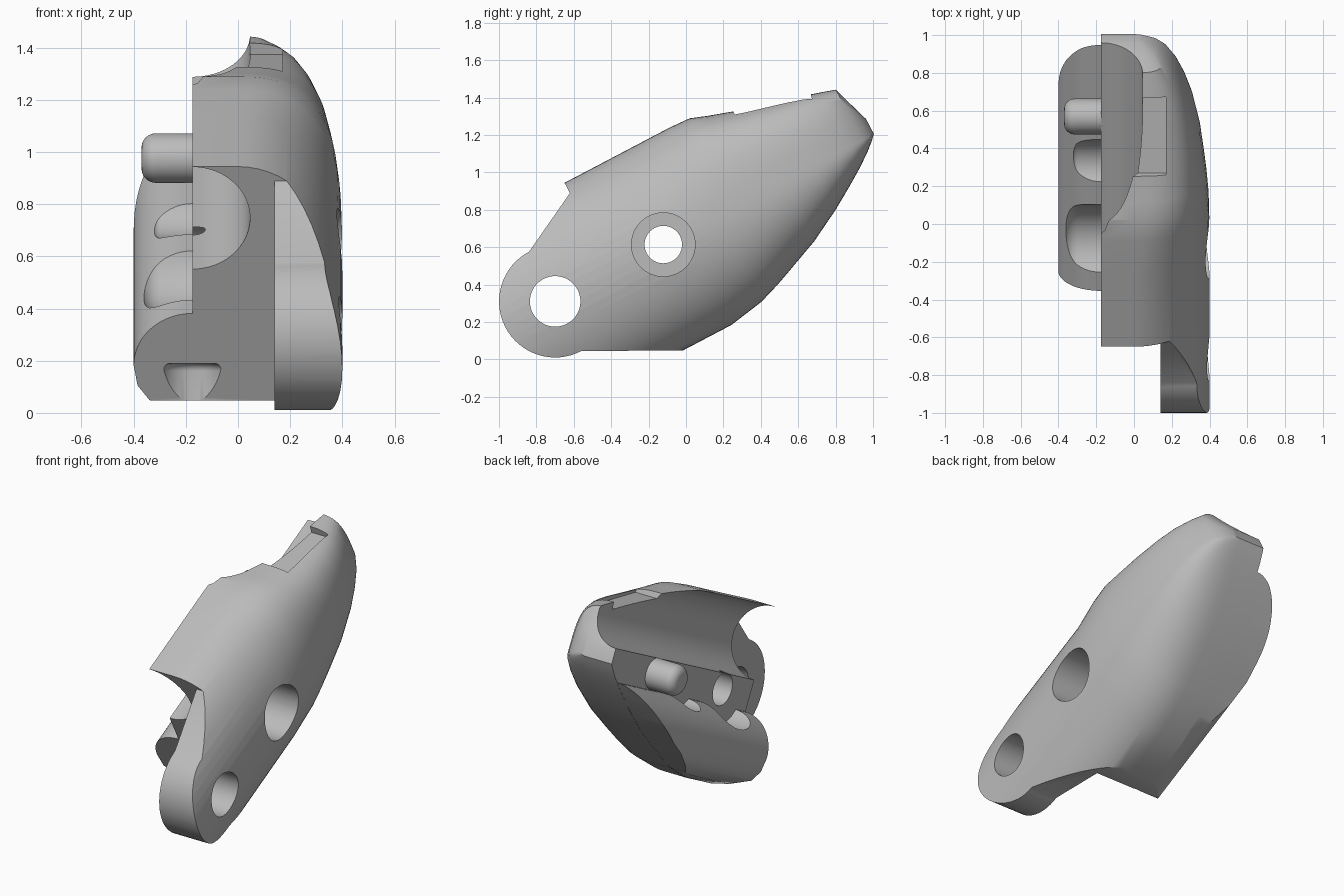
import bpy, bmesh, math
from mathutils import Matrix, Vector

cube = bpy.data.objects.get("Cube")
if cube:
    bpy.data.objects.remove(cube)

grey = bpy.data.materials.new("plain grey")
grey.use_nodes = True
grey.diffuse_color = (0.5, 0.5, 0.5, 1)
grey.node_tree.nodes["Principled BSDF"].inputs["Base Color"].default_value = (0.5, 0.5, 0.5, 1)

SPLIT, MID = -0.175, 0.6          # parting plane and centre line
TILT = Matrix.Rotation(math.asin(0.465), 4, 'X')


def finish(bm, name):
    bmesh.ops.recalc_face_normals(bm, faces=bm.faces)
    me = bpy.data.meshes.new(name)
    bm.to_mesh(me)
    bm.free()
    me.materials.append(grey)
    ob = bpy.data.objects.new(name, me)
    bpy.context.collection.objects.link(ob)
    return ob


def loft(sections, name):
    bm = bmesh.new()
    rings = [[bm.verts.new(p) for p in s] for s in sections]
    for a, b in zip(rings, rings[1:]):
        for i in range(len(a)):
            j = (i + 1) % len(a)
            bm.faces.new((a[i], a[j], b[j], b[i]))
    bm.faces.new(rings[0])
    bm.faces.new(rings[-1][::-1])
    return finish(bm, name)


def side_prism(points, x0, x1, name):
    return loft([[(x, u, v) for u, v in points] for x in (x0, x1)], name)


def cylinder(u, v, r, x0, x1, name, rounding=0, axis='Y'):
    # cylinder across the part; the x0 end may be rounded
    bm = bmesh.new()
    bmesh.ops.create_cone(bm, cap_ends=True, segments=64, radius1=r, radius2=r, depth=x1 - x0)
    bmesh.ops.rotate(bm, verts=bm.verts, matrix=Matrix.Rotation(math.pi / 2, 3, 'Y'))
    bmesh.ops.translate(bm, verts=bm.verts, vec=((x0 + x1) / 2, u, v))
    if rounding:
        rim = [e for e in bm.edges if all(abs(q.co.x - x0) < 1e-4 for q in e.verts)]
        bmesh.ops.bevel(bm, geom=rim, offset=rounding, segments=6, profile=0.5, affect='EDGES')
    return finish(bm, name)


def combine(ob, other, operation):
    mod = ob.modifiers.new("combine", 'BOOLEAN')
    mod.operation, mod.object, mod.solver = operation, other, 'EXACT'
    bpy.context.view_layer.update()
    ev = ob.evaluated_get(bpy.context.evaluated_depsgraph_get())
    me = bpy.data.meshes.new_from_object(ev)
    ob.modifiers.remove(mod)
    ob.data = me
    bpy.data.objects.remove(other)


# Stations along the tilted axis: position, underside, top, half width
stations = [(-0.9, .05, 1.138, .4), (.3, .05, 1.138, .4), (.5, .085, 1.138, .395),
            (.617, .125, 1.132, .385), (.705, .16, 1.1, .375), (.9, .24, 1.037, .35),
            (1.08, .336, .99, .31), (1.2, .41, .96, .27), (1.3, .475, .93, .225),
            (1.38, .535, .905, .17), (1.42, .57, .78, .12), (1.45, .6, .69, .05)]


def shell_section(u, low, top, w):
    k = min(1, max(0, (u - 0.3) / 0.9))
    mid = min(max(MID, low + 0.02), top)
    ring = [(SPLIT, u, top)]
    for i in range(33):
        t = math.pi * i / 32
        c, s = math.cos(t), max(0, math.sin(t))
        n = 2 + (1.6 * k if c > 0 else 0.4 * k)
        h = top - mid if c > 0 else mid - low
        ring.append((w * s ** (2 / n), u, mid + math.copysign(h * abs(c) ** (2 / n), c)))
    return ring + [(SPLIT, u, low)]


body = loft([shell_section(*s) for s in stations], "body")

# Lower rib with a rounded upper edge
r = 0.225
rib_xv = [(SPLIT + r * math.cos(a), .277 + r * math.sin(a))
          for a in (math.pi / 2 * (1 + i / 16) for i in range(17))]
rib_xv += [(-.385, .19), (-.34, .128), (-.26, .075), (-.17, .051), (-.1, .051), (-.1, .502)]
rib = loft([[(x, u, v) for x, v in rib_xv] for u in (-0.8, 1.6)], "rib")
outline = [(u, low + .001) for u, low, top, w in stations if u < 1.4] + [(-0.9, .535)]
combine(rib, side_prism(outline, -1, 1, "rib_limit"), 'INTERSECT')
combine(body, rib, 'UNION')

# Side outline with the round front lobe
lobe = [(-.475 + .3 * math.cos(a), MID + .3 * math.sin(a))
        for a in (math.pi / 2 * (1 + i / 16) for i in range(33))]
outline = [(1.7, 1.4), (-.136, 1.4), (-.136, 1.076)] + lobe + [(.02, .044), (.02, -.2), (1.7, -.2)]
combine(body, side_prism(outline, -1, 1, "side_limit"), 'INTERSECT')
front = [(-2, -1), (-.136, -1), (-.136, 2), (-2, 2)]
combine(body, side_prism(front, -1, .14, "front_cut"), 'DIFFERENCE')

# Long bore along the axis
circle = [(SPLIT + .221 * math.cos(a), .915 + .221 * math.sin(a))
          for a in (math.tau * i / 64 for i in range(64))]
combine(body, loft([[(x, u, v) for x, v in circle] for u in (-1, 2)], "bore"), 'DIFFERENCE')

# Shallow pocket beside the bore opening
pocket = [(.84, 1.02), (1.24, .9), (1.3, 1.2), (.84, 1.2)]
combine(body, side_prism(pocket, -.1, .17, "pocket"), 'DIFFERENCE')

# Cross holes, counterbore and rib recesses
for u, rad, x0, x1, soft in [(-.475, .135, -1, 1, 0), (.178, .1, -1, 1, 0),
                             (.178, .17, .1, 1, 0), (.178, .225, -.38, SPLIT, .08),
                             (.643, .16, -.33, SPLIT, .03)]:
    combine(body, cylinder(u, MID, rad, x0, x1, "hole", soft), 'DIFFERENCE')

# Locating pin
pin = cylinder(.958, MID, .095, -.37, -.1, "locating_pin", .055)

for ob in (body, pin):
    ob.data.transform(TILT)

# Upright blind hole in the sloping front face
upright = cylinder(0, 0, .125, -.19, .3, "upright_hole", .03)
upright.data.transform(Matrix.Translation((SPLIT, -.3, 0)) @ Matrix.Rotation(math.pi / 2, 4, 'Y'))
combine(body, upright, 'DIFFERENCE')

for ob in (body, pin):
    bpy.ops.object.select_all(action='DESELECT')
    ob.select_set(True)
    bpy.context.view_layer.objects.active = ob
    bpy.ops.object.shade_smooth_by_angle(angle=math.radians(32))
